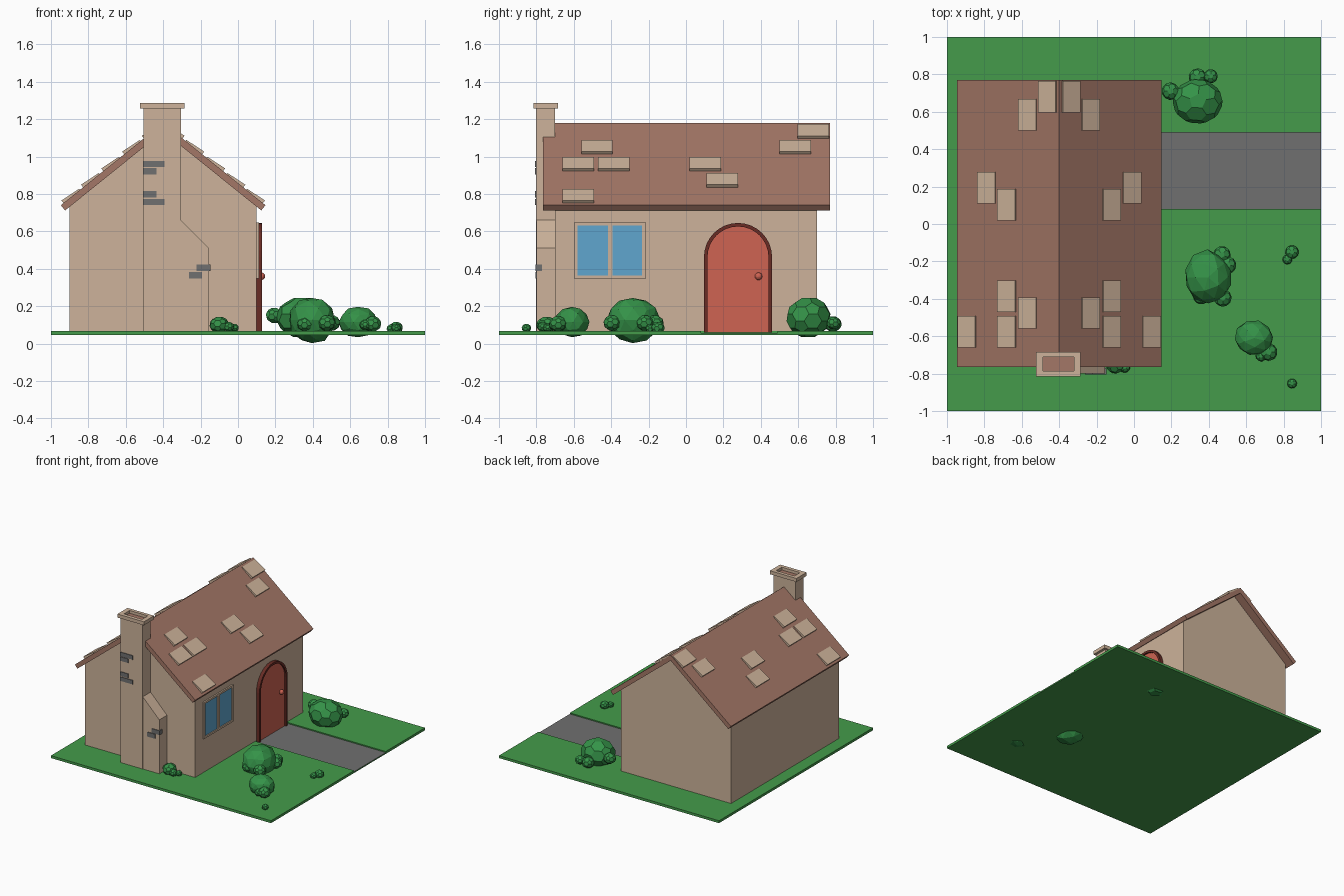
import bpy, bmesh, math, random
from mathutils import Vector

if "Cube" in bpy.data.objects:
    bpy.data.objects.remove(bpy.data.objects["Cube"])

random.seed(4)


def material(name, rgb):
    m = bpy.data.materials.new(name)
    m.diffuse_color = (*rgb, 1)
    m.use_nodes = True
    m.node_tree.nodes["Principled BSDF"].inputs["Base Color"].default_value = m.diffuse_color
    return m


PLASTER = material("tan plaster", (.61, .45, .325))
ROOF = material("roof brown", (.37, .185, .135))
GRASS = material("grass green", (.058, .33, .07))
LEAF = material("leaf green", (.035, .29, .065))
STONE = material("stone grey", (.16, .16, .16))
RED = material("door red", (.62, .125, .085))
DARK = material("frame dark red", (.14, .025, .018))
GLASS = material("glass blue", (.115, .38, .62))


def finish(name, bm, mat):
    bmesh.ops.recalc_face_normals(bm, faces=bm.faces)
    me = bpy.data.meshes.new(name)
    bm.to_mesh(me)
    bm.free()
    me.materials.append(mat)
    ob = bpy.data.objects.new(name, me)
    bpy.context.collection.objects.link(ob)
    return ob


def prism(name, pts, axis, lo, hi, mat):
    """Extrude a closed profile: (x,z) along y, or (y,z) along x."""
    bm = bmesh.new()
    place = (lambda a, b, t: (a, t, b)) if axis == 'y' else (lambda a, b, t: (t, a, b))
    f = bm.faces.new([bm.verts.new(place(a, b, lo)) for a, b in pts])
    out = bmesh.ops.extrude_face_region(bm, geom=[f])
    move = Vector(place(0, 0, hi - lo))
    for v in out['geom']:
        if isinstance(v, bmesh.types.BMVert):
            v.co += move
    # extrude_face_region may drop the first face; close the solid again
    edges = [e for e in bm.edges if e.is_boundary]
    if edges:
        bmesh.ops.holes_fill(bm, edges=edges)
    return finish(name, bm, mat)


def box(name, x, y, z, mat):
    pts = [(x[0], z[0]), (x[1], z[0]), (x[1], z[1]), (x[0], z[1])]
    return prism(name, pts, 'y', y[0], y[1], mat)


# Lawn with a sunken path
box("ground_base", (-1, 1), (-1, 1), (.047, .055), GRASS)
box("lawn_front", (-1, 1), (-1, .08), (.055, .067), GRASS)
box("lawn_back", (-1, 1), (.49, 1), (.055, .067), GRASS)
box("lawn_side", (-1, .1), (.08, .49), (.055, .067), GRASS)
box("path", (.1, 1), (.08, .49), (.055, .058), STONE)

# House body
prism("walls", [(-.9, .06), (.1, .06), (.1, .735), (-.4, 1.14), (-.9, .735)],
      'y', -.7, .7, PLASTER)

# Roof: one folded slab
RX, RZ = -.4, 1.18                       # ridge
ANG = math.atan2(.44, .547)
C, S = math.cos(ANG), math.sin(ANG)


def slope(u, h, side):
    """Point at distance u down the slope, height h above its surface."""
    return RX + side * (u * C + h * S), RZ - u * S + h * C


L, T = .547 / C, .036
prism("roof", [slope(L, -T, -1), slope(L, 0, -1), (RX, RZ), slope(L, 0, 1),
               slope(L, -T, 1), (RX, RZ - T / C)], 'y', -.765, .77, ROOF)

# Loose shingles, mirrored on both slopes: (x of upper edge, y start)
shingles = [(-.385, .597), (-.28, .5), (-.06, .11), (-.168, .02),
            (-.168, -.47), (-.28, -.56), (-.168, -.66), (.045, -.66)]
for i, (x, y) in enumerate(shingles):
    u = (x - RX) / C
    for side, tag in ((1, "right"), (-1, "left")):
        prof = [slope(u, -.005, side), slope(u, .007, side),
                slope(u + .113, .018, side), slope(u + .113, -.005, side)]
        prism(f"shingle_{tag}_{i}", prof, 'y', y, y + .168, PLASTER)

# Chimney with shoulder, hollow cap and exposed bricks
prism("chimney", [(-.505, .06), (-.155, .06), (-.155, .51), (-.305, .66),
                  (-.305, 1.26), (-.505, 1.26)], 'y', -.8, -.7, PLASTER)
# seam between column and shoulder reads as a thin step
box("chimney_column", (-.505, -.305), (-.802, -.7), (.06, 1.26), PLASTER)
box("cap_front", (-.525, -.285), (-.815, -.785), (1.258, 1.287), PLASTER)
box("cap_back", (-.525, -.285), (-.712, -.684), (1.258, 1.287), PLASTER)
box("cap_left", (-.525, -.487), (-.785, -.712), (1.258, 1.287), PLASTER)
box("cap_right", (-.321, -.285), (-.785, -.712), (1.258, 1.287), PLASTER)
box("flue", (-.487, -.321), (-.785, -.712), (1.258, 1.264), ROOF)
bricks = [(-.507, -.392, .943), (-.507, -.435, .905), (-.507, -.435, .782),
          (-.507, -.392, .74)]
for i, (a, b, z) in enumerate(bricks):
    box(f"brick_upper_{i}", (a, b), (-.807, -.775), (z, z + .033), STONE)
box("brick_low_0", (-.222, -.148), (-.805, -.77), (.388, .423), STONE)
box("brick_low_1", (-.262, -.192), (-.805, -.79), (.347, .384), STONE)


# Arched door
def arch(r, top_z=.463, cy=.278, floor=.06):
    pts = [(cy - r, floor)]
    for k in range(17):
        t = math.pi * (1 - k / 16)
        pts.append((cy + r * math.cos(t), top_z + r * math.sin(t)))
    return pts + [(cy + r, floor)]


outer, inner = arch(.182), arch(.163)
prism("door_frame", outer + inner[::-1], 'x', .095, .128, DARK)
prism("door", inner, 'x', .095, .116, RED)
bm = bmesh.new()
bmesh.ops.create_uvsphere(bm, u_segments=12, v_segments=8, radius=.02)
bmesh.ops.translate(bm, verts=bm.verts, vec=(.125, .388, .36))
finish("door_knob", bm, RED)

# Window: frame bars and two panes
for n, y, z in (("left", (-.6, -.58), (.347, .648)), ("right", (-.235, -.215), (.347, .648)),
                ("middle", (-.418, -.394), (.363, .632)),
                ("bottom", (-.58, -.235), (.347, .363)), ("top", (-.58, -.235), (.632, .648))):
    box("window_" + n, (.095, .112), y, z, PLASTER)
box("pane_left", (.098, .104), (-.58, -.418), (.363, .632), GLASS)
box("pane_right", (.098, .104), (-.394, -.235), (.363, .632), GLASS)


# Faceted bushes
def bush(name, c, r, sub=1, cut=True):
    bm = bmesh.new()
    bmesh.ops.create_icosphere(bm, subdivisions=sub, radius=1)
    if cut:                              # truncated corners give 5 and 6 sided faces
        bmesh.ops.bevel(bm, geom=list(bm.verts), offset=33, offset_type='PERCENT',
                        segments=1, affect='VERTICES', profile=.5)
    a = random.uniform(0, 6.28)
    for v in bm.verts:
        p = v.co.normalized()
        if not cut:
            p *= random.uniform(.94, 1.04)
        x, y = p.x * math.cos(a) - p.y * math.sin(a), p.x * math.sin(a) + p.y * math.cos(a)
        v.co = Vector((c[0] + x * r[0], c[1] + y * r[1], max(0, c[2] + p.z * r[2])))
    finish(name, bm, LEAF)


bush("bush_back", (.34, .655, .14), (.135, .12, .11))
bush("bush_middle", (.395, -.285, .125), (.127, .145, .125), 2, False)
bush("bush_front", (.642, -.61, .115), (.105, .095, .083), 2, False)
bush("bush_chimney", (-.1, -.745, .1), (.053, .055, .045))
lumps = [(.195, .71, .15, .047), (.34, .785, .105, .047), (.41, .79, .11, .038),
         (.47, -.165, .11, .047), (.5, -.22, .11, .047), (.475, -.395, .11, .047),
         (.36, -.385, .105, .045), (.72, -.685, .105, .047), (.68, -.705, .1, .03),
         (.845, -.15, .085, .036), (.82, -.19, .08, .026), (.845, -.853, .083, .026),
         (-.05, -.765, .09, .03), (-.02, -.74, .085, .025)]
for i, (x, y, z, r) in enumerate(lumps):
    bush(f"bush_lump_{i}", (x, y, z), (r, r, r * .9))
